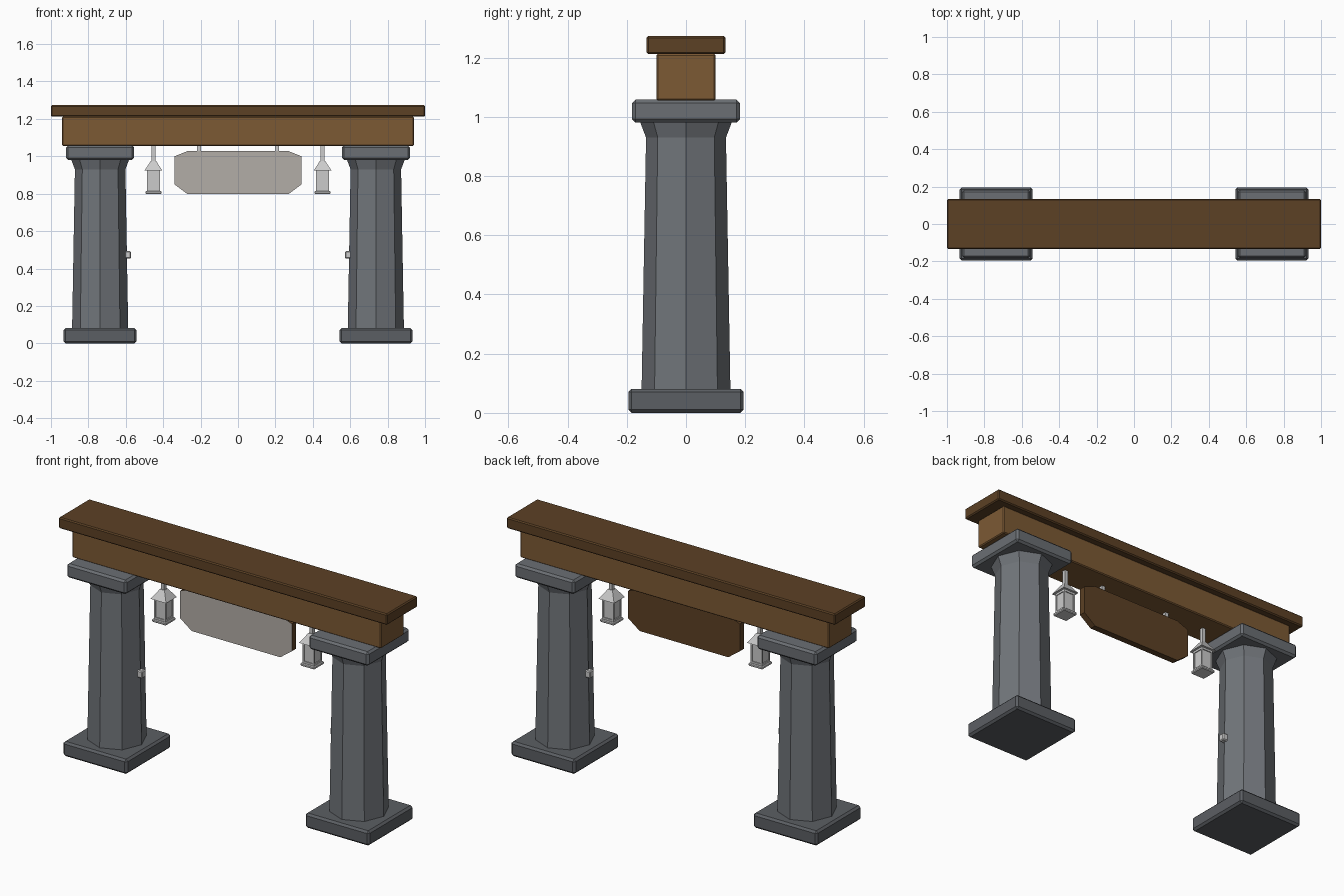
import bpy, bmesh
from math import pi, cos, sin, sqrt
from mathutils import Matrix

if "Cube" in bpy.data.objects:
    bpy.data.objects.remove(bpy.data.objects["Cube"])


def material(name, rgb):
    m = bpy.data.materials.new(name)
    m.diffuse_color = (*rgb, 1)
    m.use_nodes = True
    m.node_tree.nodes["Principled BSDF"].inputs["Base Color"].default_value = m.diffuse_color
    return m


STONE = material("stone", (0.165, 0.178, 0.195))
STONE_CAP = material("stone_cap", (0.145, 0.157, 0.172))
STONE_DARK = material("stone_dark", (0.105, 0.113, 0.125))
WOOD = material("wood", (0.20, 0.10, 0.034))
WOOD_DARK = material("wood_dark", (0.107, 0.052, 0.018))
PANEL = material("sign_panel", (0.45, 0.42, 0.39))


def finish(name, bm, mats=(), bevel=0):
    bmesh.ops.recalc_face_normals(bm, faces=bm.faces)
    me = bpy.data.meshes.new(name)
    bm.to_mesh(me)
    bm.free()
    for m in mats:
        me.materials.append(m)
    ob = bpy.data.objects.new(name, me)
    bpy.context.collection.objects.link(ob)
    if bevel:
        mod = ob.modifiers.new("bevel", 'BEVEL')
        mod.width = bevel
        mod.segments = 1
    return ob


def box(name, x, y, z, mats=(), bevel=0):
    """Box from (min, max) ranges."""
    bm = bmesh.new()
    mid = [(a + b) / 2 for a, b in (x, y, z)]
    size = [b - a for a, b in (x, y, z)]
    bmesh.ops.create_cube(bm, size=1, matrix=Matrix.Translation(mid) @ Matrix.Diagonal((*size, 1)))
    return finish(name, bm, mats, bevel)


def block(name, cx, half, z0, z1, mats=(), bevel=0, cy=0):
    """Square block centred on (cx, cy)."""
    return box(name, (cx - half, cx + half), (cy - half, cy + half), (z0, z1), mats, bevel)


def stack(name, cx, sides, rings, mats=(), turn=0):
    """Polygonal column through (radius, z) rings."""
    bm = bmesh.new()
    loops = [[bm.verts.new((cx + r * cos(turn + 2 * pi * i / sides),
                            r * sin(turn + 2 * pi * i / sides), z))
              for i in range(sides)] for r, z in rings]
    for a, b in zip(loops, loops[1:]):
        for i in range(sides):
            j = (i + 1) % sides
            bm.faces.new((a[i], a[j], b[j], b[i]))
    bm.faces.new(loops[0][::-1])
    bm.faces.new(loops[-1])
    return finish(name, bm, mats)


# Timber lintel
box("top_board", (-1, 1), (-0.133, 0.133), (1.212, 1.273), [WOOD_DARK], 0.006)
box("beam", (-0.94, 0.94), (-0.1, 0.1), (1.055, 1.212), [WOOD], 0.005)

for side, s in (("left", -1), ("right", 1)):
    # Stone pillar
    px = s * 0.737
    block(side + "_plinth", px, 0.195, 0, 0.081, [STONE_DARK], 0.011)
    stack(side + "_shaft", px, 8, [(0.15, 0.03), (0.15, 0.081), (0.135, 0.93), (0.156, 0.985)], [STONE])
    block(side + "_capital", px, 0.182, 0.981, 1.058, [STONE_CAP], 0.011)
    # Small peg on the inner side of the pillar
    block(side + "_peg", s * 0.589, 0.017, 0.453, 0.493, bevel=0.005)

    # Hanging lantern
    lx = s * 0.452
    block(side + "_lantern_rod", lx, 0.01, 0.965, 1.06)
    stack(side + "_lantern_roof", lx, 4,
          [(0.047 * sqrt(2), 0.925), (0.014 * sqrt(2), 0.975)], turn=pi / 4)
    block(side + "_lantern_top", lx, 0.035, 0.914, 0.926)
    block(side + "_lantern_glass", lx, 0.030, 0.81, 0.916)
    for i in (-1, 1):
        for j in (-1, 1):
            block(side + "_lantern_post", lx + i * 0.031, 0.004, 0.815, 0.916, cy=j * 0.031)
    block(side + "_lantern_sill", lx, 0.035, 0.812, 0.824)
    block(side + "_lantern_base", lx, 0.043, 0.798, 0.814, bevel=0.004)

    # Sign hanger
    block(side + "_sign_hanger", s * 0.208, 0.01, 1.02, 1.06)

# Hanging sign board with clipped corners and a pale front
outline = [(-0.34, 0.85), (-0.27, 0.798), (0.27, 0.798), (0.34, 0.85),
           (0.34, 1.0), (0.27, 1.028), (-0.27, 1.028), (-0.34, 1.0)]
bm = bmesh.new()
front = bm.faces.new([bm.verts.new((x, -0.0175, z)) for x, z in outline])
back = bmesh.ops.extrude_face_region(bm, geom=[front], use_keep_orig=True)
bmesh.ops.translate(bm, vec=(0, 0.035, 0),
                    verts=[v for v in back["geom"] if isinstance(v, bmesh.types.BMVert)])
for f in bm.faces:
    f.material_index = int(all(v.co.y < 0 for v in f.verts))
finish("sign_board", bm, [WOOD_DARK, PANEL])
